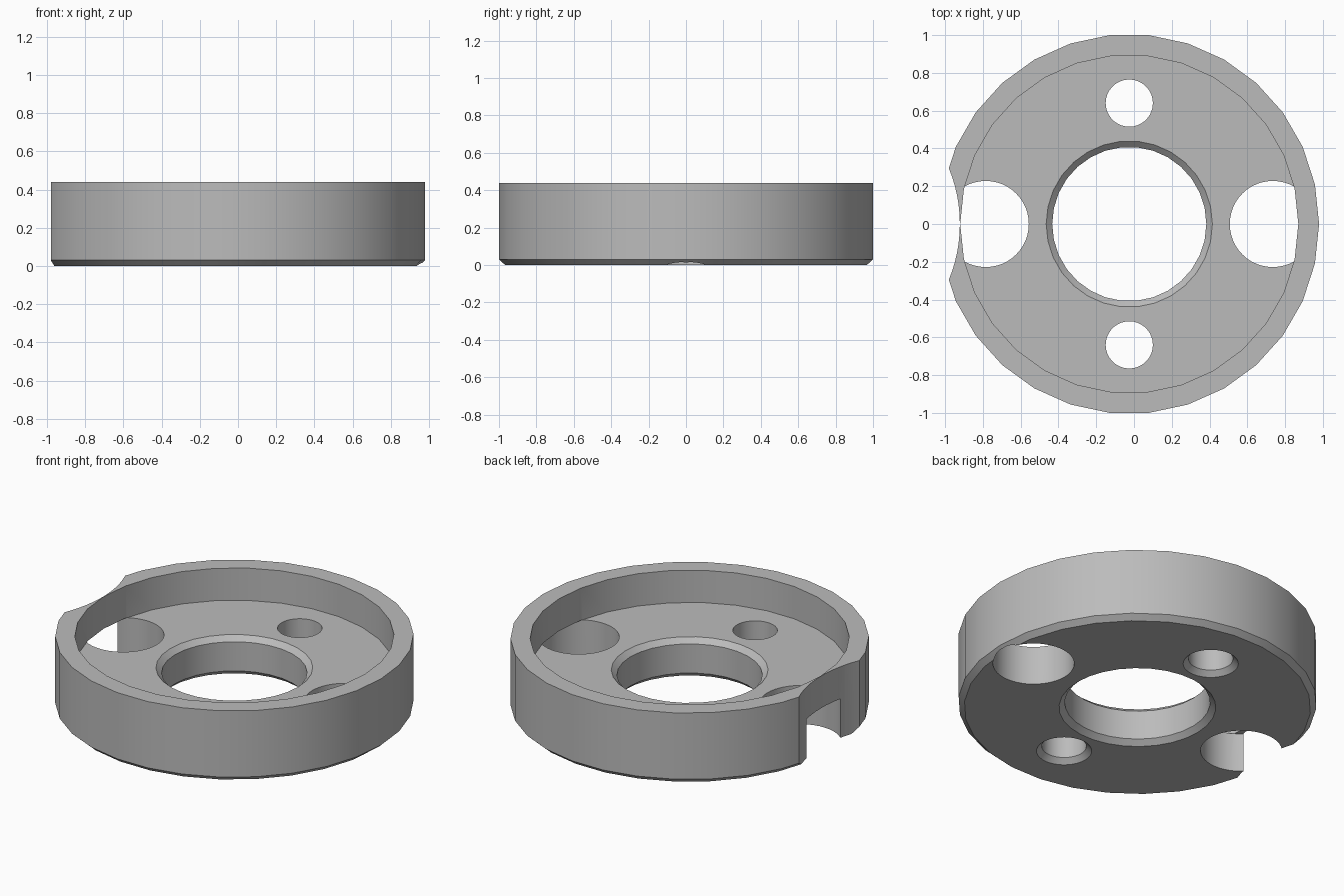
import bpy, bmesh
from math import cos, sin, tau, radians

cube = bpy.data.objects.get("Cube")
if cube:
    bpy.data.objects.remove(cube)

CX = -0.025        # axis of the ring
HEIGHT = 0.44
FLOOR = 0.24
BEVEL = 0.03

grey = bpy.data.materials.new("machined grey")
grey.use_nodes = True
colour = (0.5, 0.5, 0.5, 1)
grey.diffuse_color = colour
grey.node_tree.nodes["Principled BSDF"].inputs["Base Color"].default_value = colour


def lathe(name, profile, x, y, sides, closed):
    """Spin (radius, z) points; closed profiles make a ring, open ones get end caps."""
    bm = bmesh.new()
    loops = [[bm.verts.new((x + r * cos(tau * i / sides), y + r * sin(tau * i / sides), z))
              for i in range(sides)] for r, z in profile]
    pairs = list(zip(loops, loops[1:]))
    if closed:
        pairs.append((loops[-1], loops[0]))
    else:
        bm.faces.new(loops[0])
        bm.faces.new(loops[-1])
    for a, b in pairs:
        for i in range(sides):
            j = (i + 1) % sides
            bm.faces.new((a[i], a[j], b[j], b[i]))
    bmesh.ops.recalc_face_normals(bm, faces=bm.faces)
    mesh = bpy.data.meshes.new(name)
    bm.to_mesh(mesh)
    bm.free()
    mesh.materials.append(grey)
    obj = bpy.data.objects.new(name, mesh)
    bpy.context.collection.objects.link(obj)
    return obj


# Cupped ring with bevelled bore and bevelled bottom edge
ring = lathe("flanged_ring", [
    (0.44, 0), (0.972, 0), (1.005, BEVEL), (1.005, HEIGHT), (0.895, HEIGHT),
    (0.895, FLOOR), (0.44, FLOOR), (0.408, FLOOR - BEVEL), (0.408, BEVEL)],
    CX, 0, 30, True)

cutters = []
for side in (-1, 1):
    # Large holes through the floor, running under the wall
    cutters.append(lathe("large_hole_cutter", [(0.228, -0.1), (0.228, FLOOR + 0.001)],
                         CX + side * 0.76, 0, 48, False))
    # Small holes, countersunk from below
    cutters.append(lathe("small_hole_cutter", [
        (0.185, -BEVEL), (0.125, BEVEL), (0.125, FLOOR + 0.1)],
        CX, side * 0.64, 36, False))
# Shallow scallop in the outer wall
cutters.append(lathe("scallop_cutter", [(0.78, -0.1), (0.78, HEIGHT + 0.1)],
                     -1.702, 0, 96, False))

for cutter in cutters:
    cutter.hide_render = True
    cut = ring.modifiers.new(cutter.name, 'BOOLEAN')
    cut.operation = 'DIFFERENCE'
    cut.solver = 'EXACT'
    cut.object = cutter

# Apply the cuts, then smooth the curved walls
bpy.context.view_layer.objects.active = ring
for obj in bpy.context.selected_objects:
    obj.select_set(False)
ring.select_set(True)
for name in [m.name for m in ring.modifiers]:
    bpy.ops.object.modifier_apply(modifier=name)
for cutter in cutters:
    bpy.data.objects.remove(cutter)
bpy.ops.object.shade_smooth_by_angle(angle=radians(30))
